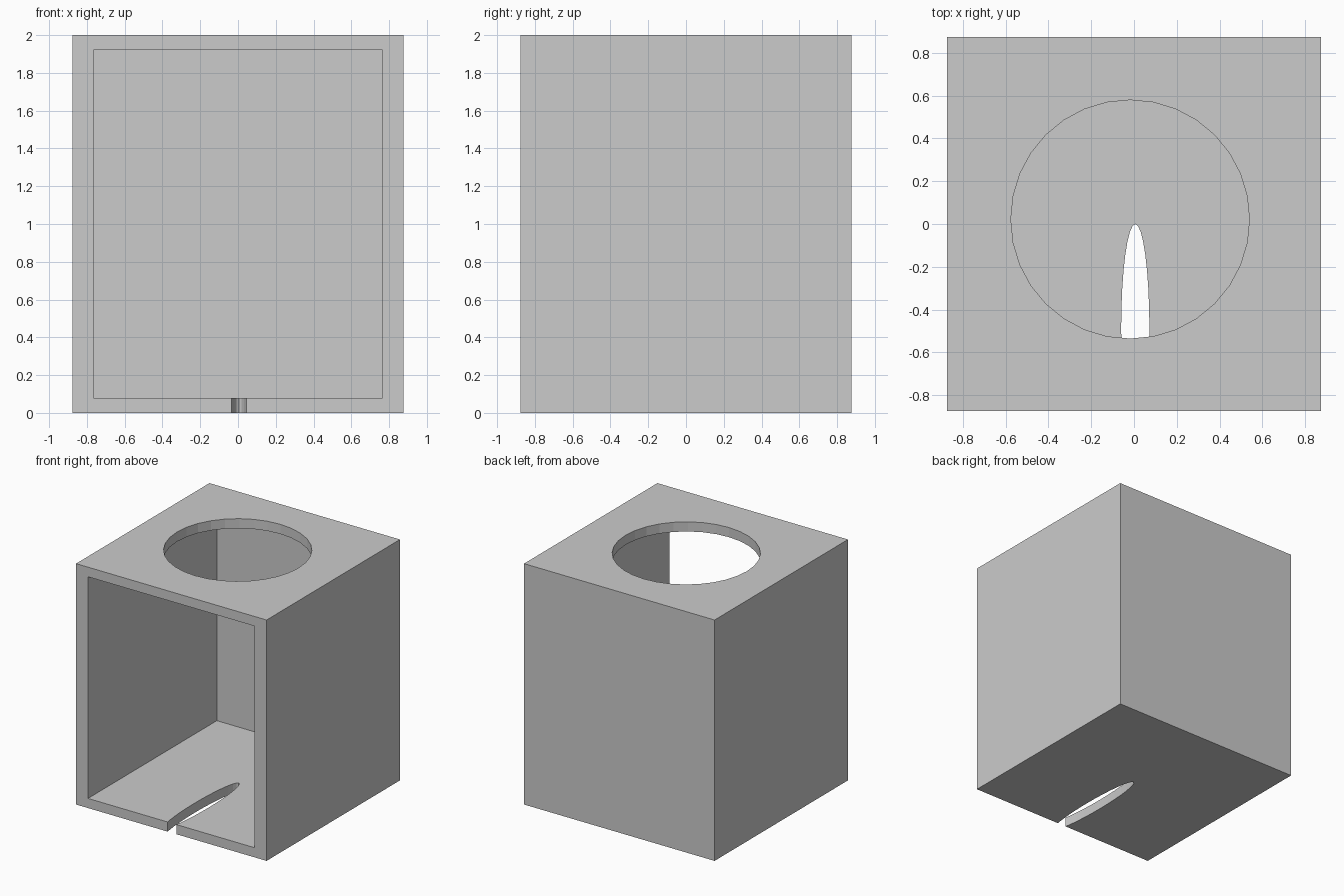
import bpy

# Remove the default cube
old = bpy.data.objects.get("Cube")
if old:
    bpy.data.objects.remove(old, do_unlink=True)

# Single grey material
grey = bpy.data.materials.new("light_grey")
grey.use_nodes = True
colour = (0.6, 0.6, 0.6, 1)
grey.diffuse_color = colour
grey.node_tree.nodes["Principled BSDF"].inputs["Base Color"].default_value = colour


def block(name, low, high):
    """Axis-aligned box between two corners."""
    centre = [(a + b) / 2 for a, b in zip(low, high)]
    bpy.ops.mesh.primitive_cube_add(size=1, location=centre)
    ob = bpy.context.object
    ob.name = name
    ob.scale = [b - a for a, b in zip(low, high)]
    bpy.ops.object.transform_apply(location=True, rotation=False, scale=True)
    ob.data.materials.append(grey)
    return ob


def tube(name, centre, rx, ry, height):
    """Upright elliptical cylinder."""
    bpy.ops.mesh.primitive_cylinder_add(vertices=32, radius=1, depth=height, location=centre)
    ob = bpy.context.object
    ob.name = name
    ob.scale = (rx, ry, 1)
    bpy.ops.object.transform_apply(location=True, rotation=False, scale=True)
    ob.data.materials.append(grey)
    return ob


HALF = 0.875
housing = block("housing", (-HALF, -HALF, 0), (HALF, HALF, 2))

# Open-fronted cavity, round top hole and rounded slot in the floor
cutters = [
    block("cavity_cutter", (-0.765, -1.2, 0.08), (0.765, 0.815, 1.92)),
    tube("top_hole_cutter", (-0.018, 0.022, 2), 0.558, 0.558, 0.6),
    tube("floor_slot_cutter", (0.006, -0.4875, 0), 0.066, 0.4875, 0.6),
]
for cutter in cutters:
    mod = housing.modifiers.new(cutter.name, "BOOLEAN")
    mod.operation = "DIFFERENCE"
    mod.solver = "EXACT"
    mod.object = cutter

# Bake the cuts, then drop the cutters
bpy.context.view_layer.objects.active = housing
for mod in list(housing.modifiers):
    bpy.ops.object.modifier_apply(modifier=mod.name)
for cutter in cutters:
    bpy.data.objects.remove(cutter, do_unlink=True)
